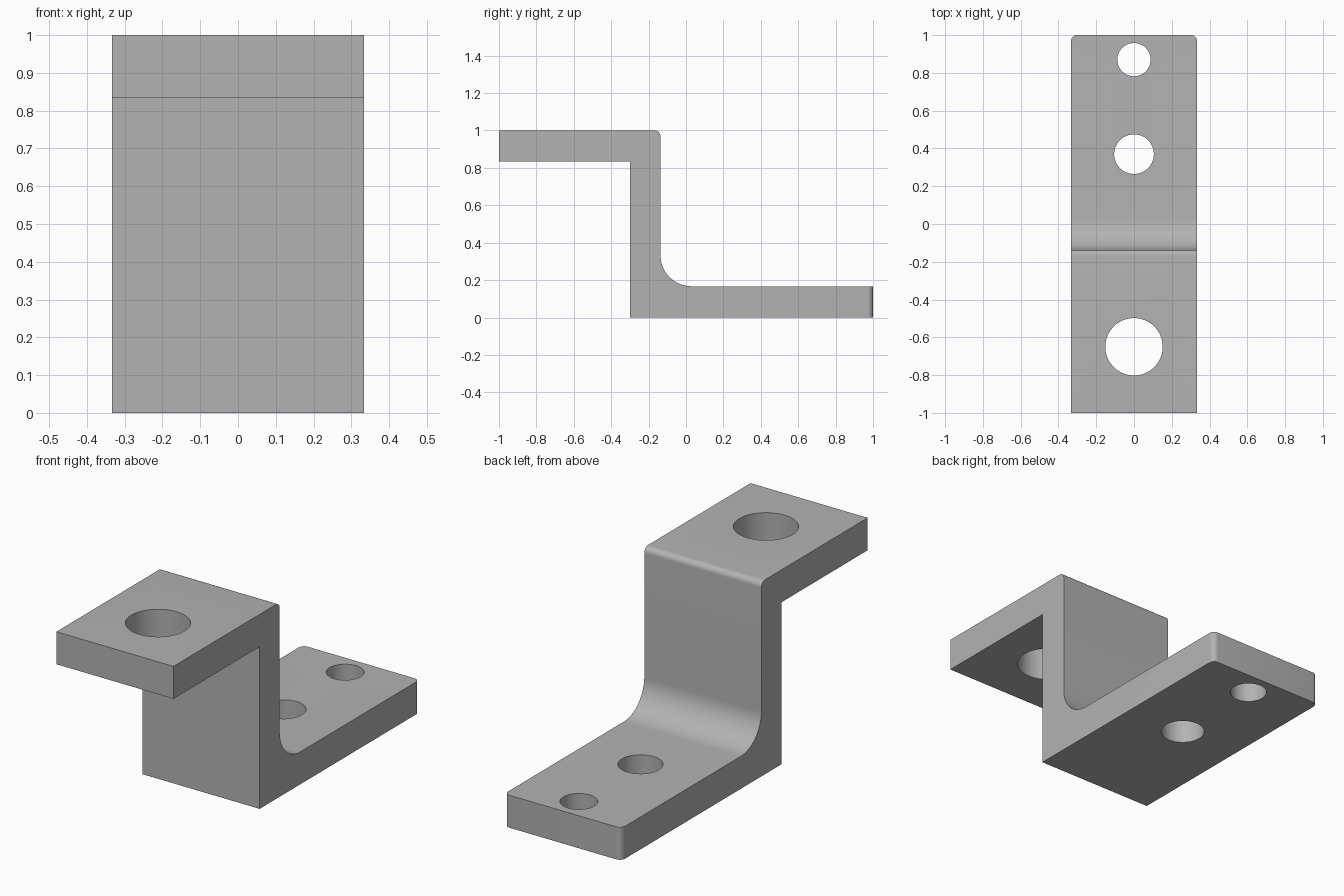
import bpy
import bmesh

cube = bpy.data.objects.get("Cube")
if cube:
    bpy.data.objects.remove(cube, do_unlink=True)

HALF_WIDTH = 0.333
THICK = 0.167
WALL_FRONT, WALL_BACK = -0.30, -0.137

# Plain metal grey
metal = bpy.data.materials.new("metal_grey")
metal.use_nodes = True
grey = (0.45, 0.45, 0.45, 1)
metal.diffuse_color = grey
metal.node_tree.nodes["Principled BSDF"].inputs["Base Color"].default_value = grey


def round_edges(bm, test, radius, segments):
    """Round every edge whose two ends both pass the test."""
    edges = [e for e in bm.edges if all(test(v.co) for v in e.verts)]
    bmesh.ops.bevel(bm, geom=edges, offset=radius, offset_type='OFFSET',
                    segments=segments, profile=0.5, affect='EDGES')


def near(a, b):
    return abs(a - b) < 0.001


# Z-shaped side profile, extruded across the width
profile = [(-1, 1 - THICK), (WALL_FRONT, 1 - THICK), (WALL_FRONT, 0), (1, 0),
           (1, THICK), (WALL_BACK, THICK), (WALL_BACK, 1), (-1, 1)]
bm = bmesh.new()
side = bm.faces.new([bm.verts.new((-HALF_WIDTH, y, z)) for y, z in profile])
extruded = bmesh.ops.extrude_face_region(bm, geom=[side])["geom"]
bmesh.ops.translate(bm, vec=(2 * HALF_WIDTH, 0, 0),
                    verts=[g for g in extruded if isinstance(g, bmesh.types.BMVert)])
bmesh.ops.recalc_face_normals(bm, faces=bm.faces)

# Inner fillet, rounded outer bend and rounded foot corners
round_edges(bm, lambda c: near(c.y, WALL_BACK) and near(c.z, THICK), 0.167, 16)
round_edges(bm, lambda c: near(c.y, WALL_BACK) and near(c.z, 1), 0.03, 8)
for s in (-1, 1):
    round_edges(bm, lambda c: near(c.y, 1) and near(c.x, s * HALF_WIDTH), 0.03, 8)
bmesh.ops.recalc_face_normals(bm, faces=bm.faces)

mesh = bpy.data.meshes.new("bracket")
bm.to_mesh(mesh)
bm.free()
mesh.materials.append(metal)
bracket = bpy.data.objects.new("bracket", mesh)
bpy.context.collection.objects.link(bracket)

# Bolt holes: one through the upper flange, two through the foot
for y, z, radius in ((-0.65, 1 - THICK / 2, 0.152),
                     (0.37, THICK / 2, 0.105),
                     (0.87, THICK / 2, 0.088)):
    bpy.ops.mesh.primitive_cylinder_add(vertices=64, radius=radius, depth=0.4,
                                        location=(0, y, z))
    cutter = bpy.context.object
    cutter.name = "hole_cutter"
    cutter.hide_render = True
    cutter.data.materials.append(metal)
    cut = bracket.modifiers.new("hole", 'BOOLEAN')
    cut.operation = 'DIFFERENCE'
    cut.solver = 'EXACT'
    cut.object = cutter
    bpy.context.view_layer.objects.active = bracket
    bpy.ops.object.modifier_apply(modifier=cut.name)
    bpy.data.objects.remove(cutter, do_unlink=True)

# Smooth curved surfaces, crisp edges elsewhere
bpy.ops.object.select_all(action='DESELECT')
bracket.select_set(True)
bpy.context.view_layer.objects.active = bracket
bpy.ops.object.shade_smooth_by_angle(angle=0.52)
